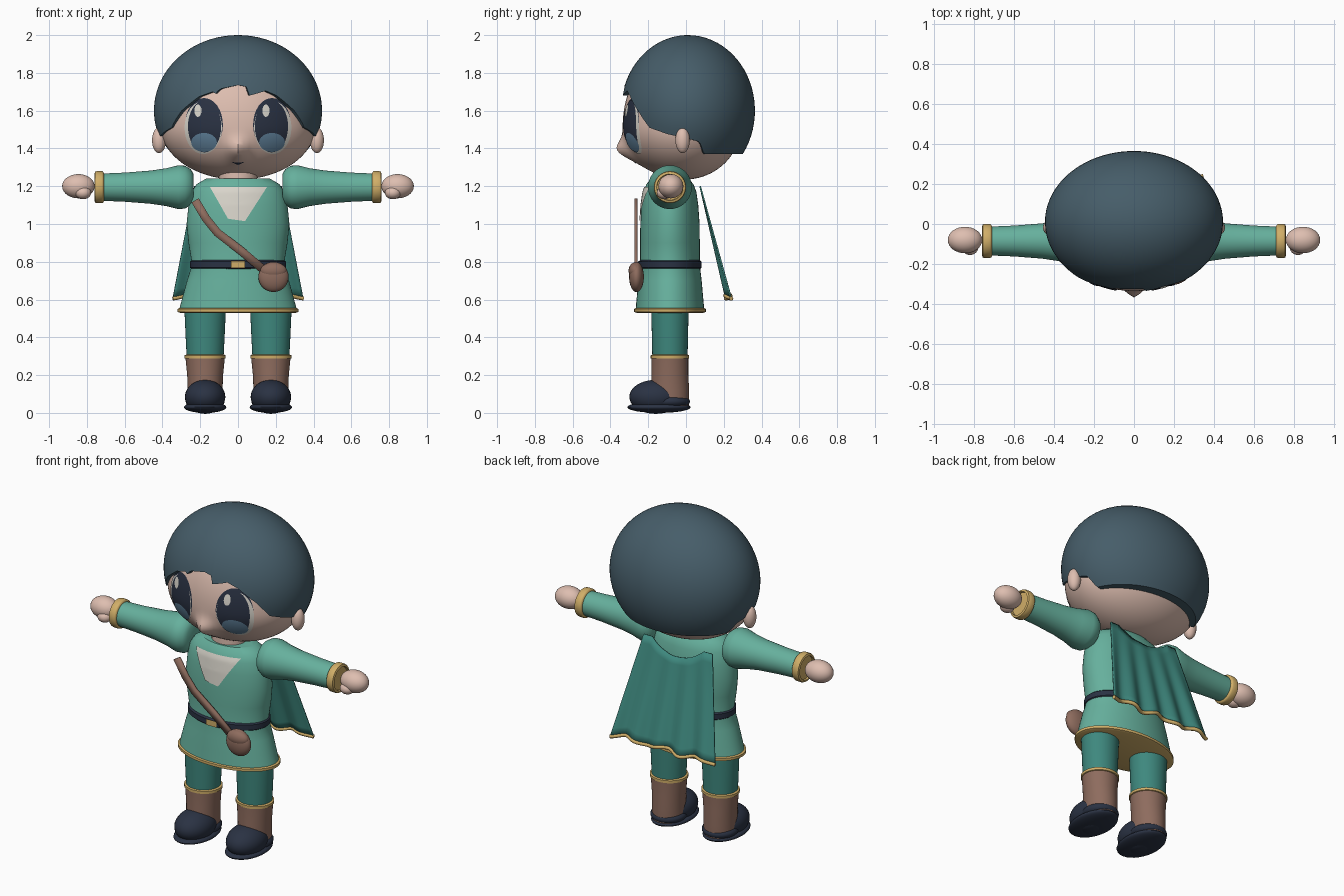
import bpy, bmesh, math
from mathutils import Vector

if "Cube" in bpy.data.objects:
    bpy.data.objects.remove(bpy.data.objects["Cube"])


def srgb(r, g, b):
    return tuple(((c / 255 + 0.055) / 1.055) ** 2.4 for c in (r, g, b)) + (1.0,)


COLOURS = {
    "hair_slate": (70, 93, 105), "skin": (222, 190, 176), "tunic_green": (102, 176, 157),
    "dark_teal": (62, 136, 126), "gold": (208, 174, 104), "navy": (42, 50, 67),
    "brown": (142, 108, 94), "off_white": (218, 214, 204), "eye_blue": (98, 132, 158),
}
MATS = {}
for n, c in COLOURS.items():
    MATS[n] = bpy.data.materials.new(n)
    MATS[n].diffuse_color = srgb(*c)

CY = -0.085  # depth of the body axis


def make(name, verts, faces, mat):
    me = bpy.data.meshes.new(name)
    me.from_pydata([tuple(v) for v in verts], [], faces)
    me.materials.append(MATS[mat])
    ob = bpy.data.objects.new(name, me)
    bpy.context.collection.objects.link(ob)
    return ob


def ellipsoid(name, centre, radii, mat, seg=32, rings=20):
    bm = bmesh.new()
    bmesh.ops.create_uvsphere(bm, u_segments=seg, v_segments=rings, radius=1)
    for v in bm.verts:
        v.co = Vector([centre[k] + radii[k] * v.co[k] for k in range(3)])
    ob = make(name, [], [], mat)
    bm.to_mesh(ob.data)
    bm.free()
    return ob


def loft(name, rings, mat, place, seg=40):
    """Stack of elliptic rings (t, ra, rb), capped at both ends."""
    verts, faces = [], []
    for t, ra, rb in rings:
        for i in range(seg):
            a = 2 * math.pi * i / seg
            verts.append(place(t, ra * math.cos(a), rb * math.sin(a)))
    for j in range(len(rings) - 1):
        for i in range(seg):
            k = (i + 1) % seg
            faces.append((j * seg + i, j * seg + k, (j + 1) * seg + k, (j + 1) * seg + i))
    faces += [tuple(reversed(range(seg))), tuple(range((len(rings) - 1) * seg, len(rings) * seg))]
    ob = make(name, verts, faces, mat)
    bm = bmesh.new()
    bm.from_mesh(ob.data)
    bmesh.ops.recalc_face_normals(bm, faces=bm.faces)
    bm.to_mesh(ob.data)
    bm.free()
    return ob


def upright(cx):
    return lambda t, a, b: (cx + a, CY + b, t)


def band(z, half, r, rb):
    """Rounded ring profile for belts and trims."""
    return [(z - half, r - 0.012, rb - 0.012), (z - half * 0.6, r, rb),
            (z + half * 0.6, r, rb), (z + half, r - 0.012, rb - 0.012)]


def lerp(table, t):
    for p, q in zip(table, table[1:]):
        if t <= q[0]:
            f = max(0, (t - p[0]) / (q[0] - p[0]))
            return [a + (b - a) * f for a, b in zip(p[1:], q[1:])]
    return list(table[-1][1:])


def patch(name, outline, surf, off, mat, sub=1, rings=8):
    """Thin plate following the front surface y = surf(x, z)."""
    pts = [Vector(a).lerp(Vector(b), k / sub)
           for a, b in zip(outline, outline[1:] + outline[:1]) for k in range(sub)]
    c = sum(pts, Vector((0, 0))) / len(pts)
    n, verts, faces = len(pts), [], []
    for r in range(rings + 1):
        for p in (pts if r else [c]):
            x, z = c.lerp(p, r / rings)
            verts.append((x, surf(x, z) - off, z))
    for i in range(n):
        k = (i + 1) % n
        faces.append((0, 1 + i, 1 + k))
        for r in range(rings - 1):
            a, b = 1 + r * n, 1 + (r + 1) * n
            faces.append((a + i, b + i, b + k, a + k))
    return make(name, verts, faces, mat)


def oval(cx, cz, rx, rz, n=32):
    return [(cx + rx * math.cos(2 * math.pi * i / n), cz + rz * math.sin(2 * math.pi * i / n))
            for i in range(n)]


# Head: rounder above the cheeks, flatter below, with a small pointed nose
HZ, HX, HY = 1.52, 0.41, 0.325


def nose(x, z):
    return 0.065 * math.exp(-(x / 0.05) ** 2 - ((z - 1.388) / 0.06) ** 2)


def face_y(x, z):
    h = (z - HZ) / (0.42 if z > HZ else 0.285)
    return -0.01 - HY * math.sqrt(max(0, 1 - h * h - (x / HX) ** 2)) - nose(x, z)


head = ellipsoid("head", (0, 0, 0), (1, 1, 1), "skin", 80, 60)
for v in head.data.vertices:
    x, y, z = v.co
    x, z = x * HX, HZ + z * (0.42 if z > 0 else 0.285)
    v.co = (x, -0.01 + y * (HY if y < 0 else 0.30) - (nose(x, z) if y < 0 else 0), z)
loft("neck", [(1.12, 0.1, 0.09), (1.3, 0.1, 0.09)], "skin", upright(0))

# Hair: cap whose lower edge follows a hairline by angle around the head
HAIRLINE = [(-180, 1.37), (-107, 1.37), (-101, 1.435), (-88, 1.455), (-72, 1.475), (-54, 1.51),
            (-42, 1.60), (-28, 1.675), (-18, 1.70), (-16, 1.69), (-13, 1.715), (0, 1.735),
            (7, 1.725), (8, 1.68), (13, 1.69), (20, 1.705), (28, 1.68), (42, 1.60),
            (54, 1.51), (72, 1.475), (88, 1.455), (101, 1.435), (107, 1.37), (180, 1.37)]
N, R = 180, 24
verts, faces = [(0, 0.01, 2.0)], []
for i in range(N):
    deg = -180 + 360 * i / N
    a, end = math.radians(deg), math.acos((lerp(HAIRLINE, deg)[0] - 1.6) / 0.4)
    for j in range(1, R + 2):
        p = end * min(j, R) / R
        s = math.sin(p) * (0.8 if j > R else 1)  # last row folds inward
        verts.append((0.445 * s * math.sin(a), 0.01 - 0.355 * s * math.cos(a), 1.6 + 0.4 * math.cos(p)))
for i in range(N):
    a, b = 1 + i * (R + 1), 1 + (i + 1) % N * (R + 1)
    faces.append((0, a, b))
    faces += [(a + j, a + j + 1, b + j + 1, b + j) for j in range(R)]
make("hair", verts, faces, "hair_slate")

# Eyes and mouth as thin plates on the face
for s, side in ((-1, "right"), (1, "left")):
    x = s * 0.18
    for part, shape, off, mat in (
            ("lash", oval(x, 1.525, 0.1, 0.142), 0.002, "navy"),
            ("eye_white", oval(x + s * 0.004, 1.51, 0.099, 0.14), 0.004, "off_white"),
            ("iris", oval(x - s * 0.003, 1.517, 0.088, 0.138), 0.006, "navy"),
            ("iris_glow", oval(x, 1.432, 0.068, 0.05), 0.008, "eye_blue"),
            ("eye_highlight", oval(x - 0.032, 1.6, 0.019, 0.033), 0.0095, "off_white")):
        patch(f"{side}_{part}", shape, face_y, off, mat)
patch("mouth", [(-0.035, 1.328), (0, 1.312), (0.035, 1.328), (0, 1.325)], face_y, 0.005, "navy", 6, 3)

# Tunic with hem, belt and buckle
TUNIC = [(0.545, 0.312, 0.182), (0.62, 0.292, 0.175), (0.7, 0.27, 0.168), (0.785, 0.243, 0.158),
         (0.9, 0.262, 0.158), (1.0, 0.272, 0.157), (1.1, 0.262, 0.15), (1.17, 0.245, 0.14),
         (1.21, 0.22, 0.125), (1.24, 0.17, 0.1)]


def tunic_y(x, z):
    rx, ry = lerp(TUNIC, z)
    return CY - ry * math.sqrt(max(0, 1 - (x / rx) ** 2))


loft("tunic", TUNIC, "tunic_green", upright(0), 64)
loft("tunic_hem", band(0.543, 0.013, 0.32, 0.19), "gold", upright(0), 64)
loft("belt", band(0.785, 0.026, 0.254, 0.168), "navy", upright(0), 64)
patch("buckle", [(-0.036, 0.768), (0.036, 0.768), (0.036, 0.804), (-0.036, 0.804)],
      lambda x, z: CY - 0.168, 0.006, "gold", 2, 2)
patch("collar", [(-0.148, 1.195), (-0.053, 1.028), (0.037, 1.015), (0.153, 1.195)],
      tunic_y, 0.006, "off_white", 10)

# Shoulder strap and round pouch
path = [Vector(p) for p in ((-0.227, 1.125), (-0.17, 1.03), (-0.11, 0.955), (0.02, 0.855), (0.15, 0.745))]
verts = []
for i, p in enumerate(path):
    d = (path[min(i + 1, 4)] - path[max(i - 1, 0)]).normalized() * 0.022
    verts += [(p.x + d.y, -0.265, p.y - d.x), (p.x - d.y, -0.265, p.y + d.x)]
strap = make("strap", verts, [(2 * i, 2 * i + 2, 2 * i + 3, 2 * i + 1) for i in range(4)], "brown")
mod = strap.modifiers.new("thickness", "SOLIDIFY")
mod.thickness, mod.offset = 0.014, 0
ellipsoid("pouch", (0.188, -0.262, 0.72), (0.08, 0.039, 0.08), "brown")
ellipsoid("pouch_flap", (0.188, -0.268, 0.752), (0.07, 0.036, 0.045), "brown")

# Arms and legs on both sides
for s, side in ((-1, "right"), (1, "left")):
    def along(t, a, b, s=s):
        return (s * t, CY + a, 1.195 + b)

    def lath(name, prof, mat):
        loft(f"{side}_{name}", [(t, r, r) for t, r in prof], mat, along)
    lath("sleeve", [(0.235, 0.07), (0.25, 0.095), (0.28, 0.113), (0.315, 0.116), (0.38, 0.1),
                    (0.46, 0.088), (0.6, 0.077), (0.745, 0.071)], "tunic_green")
    lath("cuff", [(0.71, 0.074), (0.714, 0.082), (0.72, 0.085), (0.748, 0.085), (0.756, 0.082),
                  (0.76, 0.07), (0.748, 0.068)], "gold")
    ellipsoid(f"{side}_hand", (s * 0.845, -0.08, 1.2), (0.086, 0.066, 0.064), "skin")
    ellipsoid(f"{side}_thumb", (s * 0.82, -0.115, 1.165), (0.042, 0.04, 0.034), "skin")
    ellipsoid(f"{side}_ear", (s * 0.418, -0.018, 1.443), (0.037, 0.038, 0.068), "skin")
    x = s * 0.174
    loft(f"{side}_trouser", [(0.28, 0.097, 0.093), (0.42, 0.104, 0.096), (0.6, 0.112, 0.1)],
         "dark_teal", upright(x))
    loft(f"{side}_boot_trim", band(0.297, 0.013, 0.109, 0.102), "gold", upright(x))
    loft(f"{side}_boot_shaft", [(0.04, 0.09, 0.1), (0.12, 0.092, 0.102), (0.2, 0.095, 0.097),
                                (0.29, 0.104, 0.097)], "brown", upright(x))
    ellipsoid(f"{side}_shoe", (x, -0.16, 0.085), (0.107, 0.14, 0.09), "navy")
    ellipsoid(f"{side}_heel", (x, -0.085, 0.06), (0.103, 0.106, 0.045), "navy")
    ellipsoid(f"{side}_sole", (x, -0.143, 0.03), (0.112, 0.168, 0.03), "navy")
    for v in bpy.data.objects[f"{side}_sole"].data.vertices:
        v.co.z = max(0.0, min(0.045, v.co.z))


# Cape flaring back with soft folds, scooped at the neck
def cape_point(u, t):
    top = 1.2 - 0.07 * max(0, 1 - (u / 0.75) ** 2)
    z = top + (0.615 + 0.01 * math.cos(9 * u) - top) * t
    f = (1.2 - z) / 0.585
    return (u * (0.232 + 0.112 * f), 0.075 + 0.148 * f + 0.014 * f * math.sin(14 * u), z)


NU, NT = 48, 12
cape = make("cape", [cape_point(-1 + 2 * i / NU, j / NT) for j in range(NT + 1) for i in range(NU + 1)],
            [(j * (NU + 1) + i, (j + 1) * (NU + 1) + i, (j + 1) * (NU + 1) + i + 1, j * (NU + 1) + i + 1)
             for j in range(NT) for i in range(NU)], "dark_teal")
mod = cape.modifiers.new("thickness", "SOLIDIFY")
mod.thickness, mod.offset = 0.008, 0

# Gold trim along the cape hem
crv = bpy.data.curves.new("cape_trim", "CURVE")
crv.dimensions, crv.bevel_depth, crv.bevel_resolution, crv.use_fill_caps = "3D", 0.011, 2, True
sp = crv.splines.new("POLY")
sp.points.add(NU)
for i, p in enumerate(sp.points):
    p.co = (*cape_point(-1 + 2 * i / NU, 1), 1)
crv.materials.append(MATS["gold"])
bpy.context.collection.objects.link(bpy.data.objects.new("cape_trim", crv))

# Smooth shading with crisp edges
for ob in bpy.data.objects:
    if ob.type == "MESH":
        ob.select_set(True)
        bpy.context.view_layer.objects.active = ob
bpy.ops.object.shade_smooth_by_angle(angle=math.radians(40))

for m in bpy.data.materials:
    if m.users and not m.is_grease_pencil:
        m.use_nodes = True
        m.node_tree.nodes["Principled BSDF"].inputs["Base Color"].default_value = m.diffuse_color
